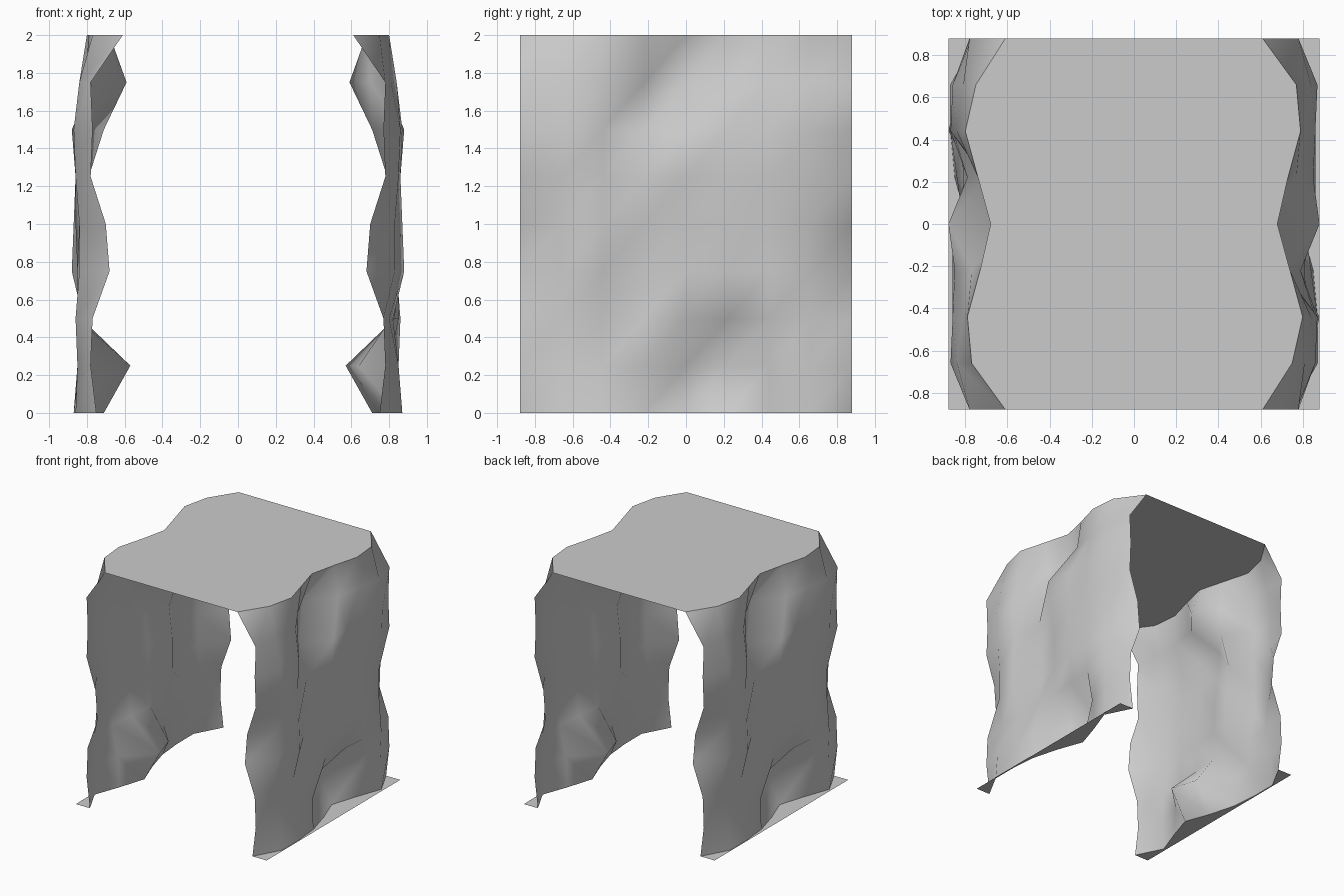
import bpy
import bmesh

default_cube = bpy.data.objects.get("Cube")
if default_cube:
    bpy.data.objects.remove(default_cube, do_unlink=True)

HALF_WIDTH = 0.88
HEIGHT = 2.0

# Distance of the rock face from the centre line, in hundredths.
# Rows run from the floor to the ceiling, columns from front to back.
WALL_RELIEF = [
    [75, 87, 87, 85, 79, 71, 78, 86, 75],
    [78, 85, 82, 84, 64, 57, 80, 85, 78],
    [77, 80, 82, 81, 81, 83, 85, 86, 77],
    [68, 83, 88, 76, 82, 85, 85, 84, 68],
    [70, 83, 87, 76, 83, 86, 84, 84, 70],
    [78, 85, 86, 79, 86, 86, 86, 86, 78],
    [77, 86, 87, 71, 88, 85, 86, 87, 77],
    [78, 81, 84, 70, 59, 77, 81, 84, 78],
    [61, 75, 80, 74, 68, 73, 79, 77, 61],
]
STEPS = len(WALL_RELIEF) - 1


def make_material(name, colour):
    material = bpy.data.materials.new(name)
    material.use_nodes = True
    material.diffuse_color = colour
    material.node_tree.nodes["Principled BSDF"].inputs["Base Color"].default_value = colour
    return material


stone = make_material("grey stone", (0.6, 0.6, 0.6, 1.0))


def rock_point(row, column, side):
    """Point on a wall; the second wall is the first turned half a circle."""
    x = WALL_RELIEF[row][column] / 100
    y = HALF_WIDTH * (2 * column / STEPS - 1)
    return (side * x, side * y, HEIGHT * row / STEPS)


def finish(name, bm, smooth):
    mesh = bpy.data.meshes.new(name)
    bm.to_mesh(mesh)
    bm.free()
    mesh.materials.append(stone)
    for polygon in mesh.polygons:
        polygon.use_smooth = smooth
    obj = bpy.data.objects.new(name, mesh)
    bpy.context.collection.objects.link(obj)
    return obj


def build_grid(name, rows, smooth):
    """Skin a list of equally long point rows with pairs of triangles."""
    bm = bmesh.new()
    grid = [[bm.verts.new(point) for point in row] for row in rows]
    for lower, upper in zip(grid, grid[1:]):
        for i in range(len(lower) - 1):
            bm.faces.new((lower[i], lower[i + 1], upper[i + 1]))
            bm.faces.new((lower[i], upper[i + 1], upper[i]))
    return finish(name, bm, smooth)


columns = range(STEPS + 1)
for side_name, side in (("left", 1), ("right", -1)):
    # Rough rock wall
    wall_rows = [[rock_point(row, c, side) for c in columns] for row in columns]
    build_grid(side_name + "_rock_wall", wall_rows, True)

    # Floor strip between the wall foot and the straight outer border
    foot = wall_rows[0]
    border = [(side * HALF_WIDTH, y, 0.0) for x, y, z in foot]
    build_grid(side_name + "_floor_strip", [border[::-1], foot[::-1]], False)

# Flat ceiling that follows the top edge of both walls
bm = bmesh.new()
outline = [rock_point(STEPS, c, side) for side in (1, -1) for c in columns]
bm.faces.new([bm.verts.new(point) for point in outline])
finish("ceiling", bm, False)
